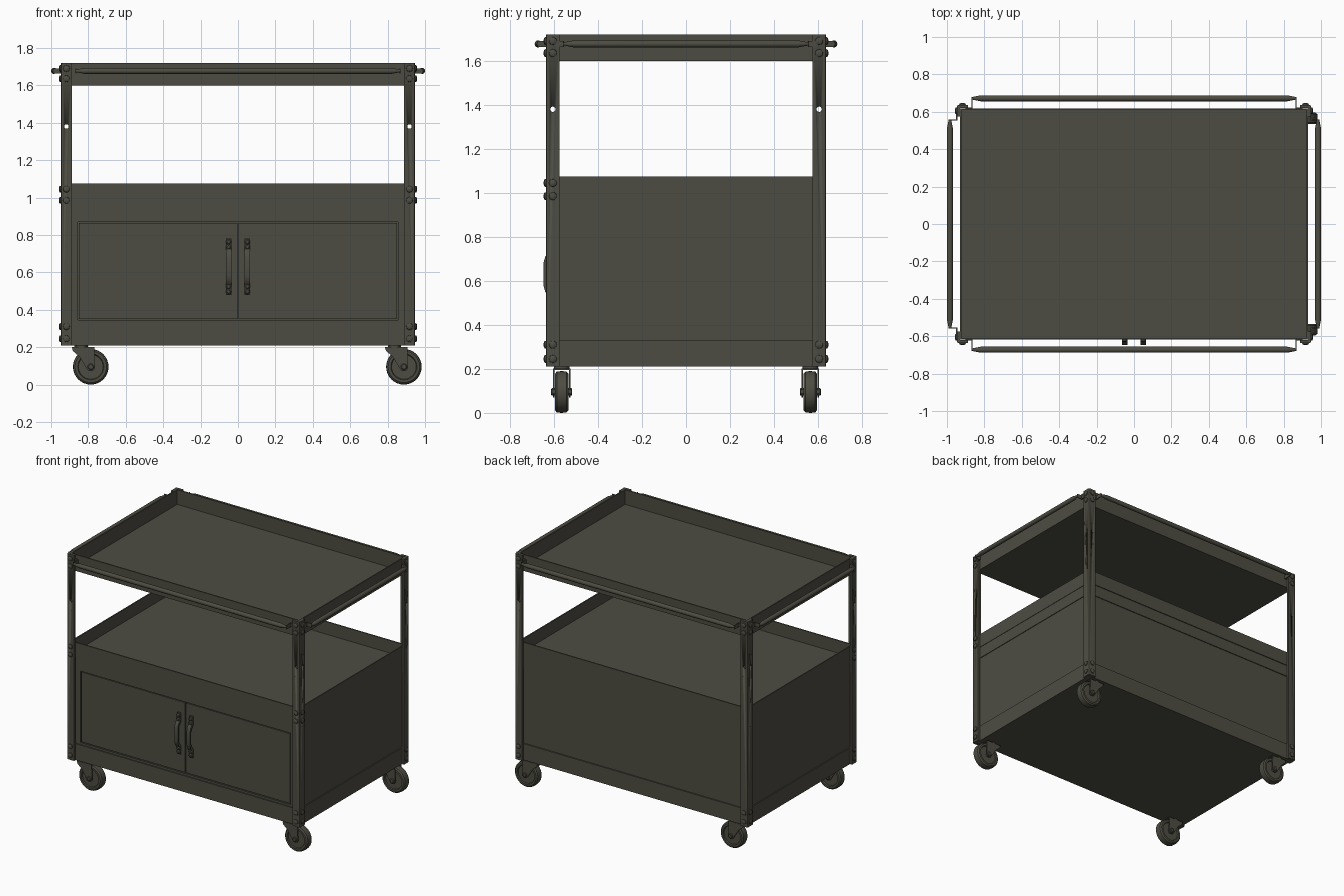
import bpy, bmesh, math
from mathutils import Matrix, Vector

if "Cube" in bpy.data.objects:
    bpy.data.objects.remove(bpy.data.objects["Cube"])

paint = bpy.data.materials.new("dark olive grey")
paint.diffuse_color = (0.075, 0.073, 0.055, 1)
paint.use_nodes = True
paint.node_tree.nodes["Principled BSDF"].inputs["Base Color"].default_value = paint.diffuse_color

HX, HY = 0.93, 0.617          # outer half size of the trays
PX, PY = 0.947, 0.636         # outer half size over the posts
AXES = {'X': Matrix.Rotation(math.pi / 2, 4, 'Y'),
        'Y': Matrix.Rotation(-math.pi / 2, 4, 'X'),
        'Z': Matrix.Identity(4)}


def finish(bm, name, angle=35):
    bmesh.ops.recalc_face_normals(bm, faces=bm.faces)
    me = bpy.data.meshes.new(name)
    bm.to_mesh(me)
    bm.free()
    ob = bpy.data.objects.new(name, me)
    me.materials.append(paint)
    bpy.context.collection.objects.link(ob)
    bpy.ops.object.select_all(action='DESELECT')
    ob.select_set(True)
    bpy.context.view_layer.objects.active = ob
    bpy.ops.object.shade_smooth_by_angle(angle=math.radians(angle))
    return ob


def add_box(bm, lo, hi):
    lo, hi = Vector(lo), Vector(hi)
    m = Matrix.Translation((lo + hi) / 2) @ Matrix.Diagonal((*(hi - lo), 1))
    return bmesh.ops.create_cube(bm, size=1, matrix=m)['verts']


def add_prism(bm, pts, offset):
    """Closed outline swept along an offset."""
    f = bm.faces.new([bm.verts.new(p) for p in pts])
    new = bmesh.ops.extrude_face_region(bm, geom=[f])['geom']
    bmesh.ops.translate(bm, vec=offset,
                        verts=[g for g in new if isinstance(g, bmesh.types.BMVert)])


def add_lathe(bm, profile, axis, centre, seg=24):
    """Solid of revolution from (position, radius) pairs."""
    m = Matrix.Translation(centre) @ AXES[axis]
    rings = [[bm.verts.new(m @ Vector((r * math.cos(2 * math.pi * i / seg),
                                       r * math.sin(2 * math.pi * i / seg), t)))
              for i in range(seg)] for t, r in profile]
    for a, b in zip(rings, rings[1:]):
        for i in range(seg):
            j = (i + 1) % seg
            bm.faces.new((a[i], a[j], b[j], b[i]))
    bm.faces.new(rings[0])
    bm.faces.new(rings[-1])


# Trays: boxes with a sunken floor
def tray(name, z0, z1):
    bm = bmesh.new()
    add_box(bm, (-HX, -HY, z0), (HX, HY, z1))
    top = max(bm.faces, key=lambda f: f.calc_center_median().z)
    bmesh.ops.inset_region(bm, faces=[top], thickness=0.012)
    new = bmesh.ops.extrude_face_region(bm, geom=[top])['geom']
    bmesh.ops.delete(bm, geom=[top], context='FACES')
    bmesh.ops.translate(bm, vec=(0, 0, z0 + 0.012 - z1),
                        verts=[g for g in new if isinstance(g, bmesh.types.BMVert)])
    return finish(bm, name)


tray("top_tray", 1.60, 1.72)
tray("middle_tray", 0.97, 1.075)
tray("bottom_tray", 0.21, 0.33)

# Cabinet with a recessed door opening at the front
bm = bmesh.new()
add_box(bm, (-0.922, -0.595, 0.30), (0.922, 0.605, 0.975))
finish(bm, "cabinet_body")
bm = bmesh.new()
add_box(bm, (-0.925, -0.61, 0.87), (0.925, -0.59, 0.972))
add_box(bm, (-0.925, -0.61, 0.32), (0.925, -0.59, 0.345))
for s in (-1, 1):
    x0, x1 = sorted((s * 0.855, s * 0.925))
    add_box(bm, (x0, -0.61, 0.345), (x1, -0.59, 0.87))
finish(bm, "door_frame")
bm = bmesh.new()
add_box(bm, (-0.927, -0.59, 0.885), (0.927, 0.611, 0.972))
finish(bm, "cabinet_upper_band")

# Doors and bowed pulls
for s, side in ((-1, "left"), (1, "right")):
    bm = bmesh.new()
    x0, x1 = sorted((s * 0.004, s * 0.849))
    add_box(bm, (x0, -0.608, 0.351), (x1, -0.59, 0.864))
    finish(bm, side + "_door")
    bm = bmesh.new()
    outer = [(-0.607, 0.478), (-0.618, 0.478), (-0.62, 0.53), (-0.640, 0.55), (-0.648, 0.58)]
    inner = [(-0.636, 0.585), (-0.630, 0.565), (-0.607, 0.54)]
    flip = lambda p: [(y, 1.26 - z) for y, z in reversed(p)]
    outline = outer + flip(outer) + flip(inner) + inner
    add_prism(bm, [(s * 0.05 - 0.014, y, z) for y, z in outline], (0.028, 0, 0))
    for z in (0.497, 0.524, 0.736, 0.763):
        add_lathe(bm, [(0, 0.015), (-0.007, 0.014), (-0.012, 0.008)], 'Y',
                  (s * 0.05, -0.618, z), 12)
    finish(bm, side + "_door_pull")

# Corner posts: rounded angle sections with a see-through hole in each flange
T, W, R = 0.017, 0.06, 0.008
section = [(0, W), (0, R), (R * 0.3, R * 0.3), (R, 0), (W, 0), (W, T), (T, T), (T, W)]
BOLT = [(0, 0.018), (0.006, 0.017), (0.010, 0.011), (0.011, 0.004)]
for sx in (-1, 1):
    for sy in (-1, 1):
        tag = ("front" if sy < 0 else "back") + ("_left" if sx < 0 else "_right")
        bm = bmesh.new()
        add_prism(bm, [(sx * (PX - a), sy * (PY - b), 0.21) for a, b in section],
                  (0, 0, 1.51))
        post = finish(bm, tag + "_post")
        bm = bmesh.new()
        add_lathe(bm, [(-0.06, 0.012), (0.06, 0.012)], 'Y', (sx * 0.917, sy * PY, 1.38), 16)
        add_lathe(bm, [(-0.06, 0.012), (0.06, 0.012)], 'X', (sx * PX, sy * 0.605, 1.38), 16)
        cutter = finish(bm, "hole_cutter")
        cutter.hide_render = True
        mod = post.modifiers.new("holes", 'BOOLEAN')
        mod.operation, mod.object = 'DIFFERENCE', cutter
        bpy.context.view_layer.objects.active = post
        bpy.ops.object.modifier_apply(modifier=mod.name)
        bpy.data.objects.remove(cutter)
        # Bolt heads on both flanges
        bm = bmesh.new()
        heights = [1.69, 1.635, 0.31, 0.245] + ([1.045, 0.985] if sy < 0 else [])
        for z in heights:
            add_lathe(bm, [(sy * t, r) for t, r in BOLT], 'Y', (sx * 0.917, sy * PY, z), 12)
            add_lathe(bm, [(sx * t, r) for t, r in BOLT], 'X', (sx * PX, sy * 0.605, z), 12)
        finish(bm, tag + "_bolts")


# Push rails: tapered rods on thin bent brackets, one on each side of the top tray
def rail(name, half, axis, side, wall, out):
    bm = bmesh.new()
    place = lambda a, b, z: (a, side * b, z) if axis == 'X' else (side * b, a, z)
    rod = [(-half, 0.006), (-half + 0.05, 0.016), (half - 0.05, 0.016), (half, 0.006)]
    add_lathe(bm, rod, axis, place(0, out, 1.677), 16)
    for e in (-1, 1):
        for a0, a1, b0, b1 in ((half - 0.006, half, wall, out + 0.004),
                               (half - 0.006, half + 0.03, wall - 0.004, wall + 0.004)):
            p = place(e * a0, b0, 1.663)
            q = place(e * a1, b1, 1.691)
            add_box(bm, [min(c) for c in zip(p, q)], [max(c) for c in zip(p, q)])
    finish(bm, name)


for s, n in ((-1, "front"), (1, "back")):
    rail(n + "_rail", 0.87, 'X', s, HY + 0.003, 0.672)
for s, n in ((-1, "left"), (1, "right")):
    rail(n + "_rail", 0.56, 'Y', s, HX + 0.018, 0.984)

# Swivel casters, all trailing the same way
for mx in (-0.838, 0.836):
    for sy in (-1, 1):
        tag = ("front" if sy < 0 else "back") + ("_left" if mx < 0 else "_right")
        wx, wy, wz = mx + 0.051, sy * 0.565, 0.095
        bm = bmesh.new()
        add_lathe(bm, [(-0.022, 0.02), (-0.022, 0.066), (-0.03, 0.070), (-0.03, 0.084),
                       (-0.022, 0.093), (0, 0.095), (0.022, 0.093), (0.03, 0.084),
                       (0.03, 0.070), (0.022, 0.066), (0.022, 0.02)],
                  'Y', (wx, wy, wz), 32)
        finish(bm, tag + "_wheel")
        bm = bmesh.new()
        fork = [(mx + 0.07, 0.2), (mx - 0.05, 0.2), (mx - 0.045, 0.18), (mx - 0.01, 0.15)]
        fork += [(wx + 0.024 * math.cos(a), wz + 0.024 * math.sin(a))
                 for a in (math.radians(200 + 36 * i) for i in range(6))]
        for e in (-1, 1):
            add_prism(bm, [(x, wy + e * 0.033, z) for x, z in fork], (0, e * 0.006, 0))
        add_box(bm, (mx - 0.05, wy - 0.039, 0.194), (mx + 0.07, wy + 0.039, 0.201))
        add_lathe(bm, [(0.199, 0.035), (0.212, 0.035)], 'Z', (mx, wy, 0), 20)
        add_lathe(bm, [(-0.048, 0.012), (-0.044, 0.017), (0.044, 0.017), (0.048, 0.012)],
                  'Y', (wx, wy, wz), 16)
        finish(bm, tag + "_caster_fork")
